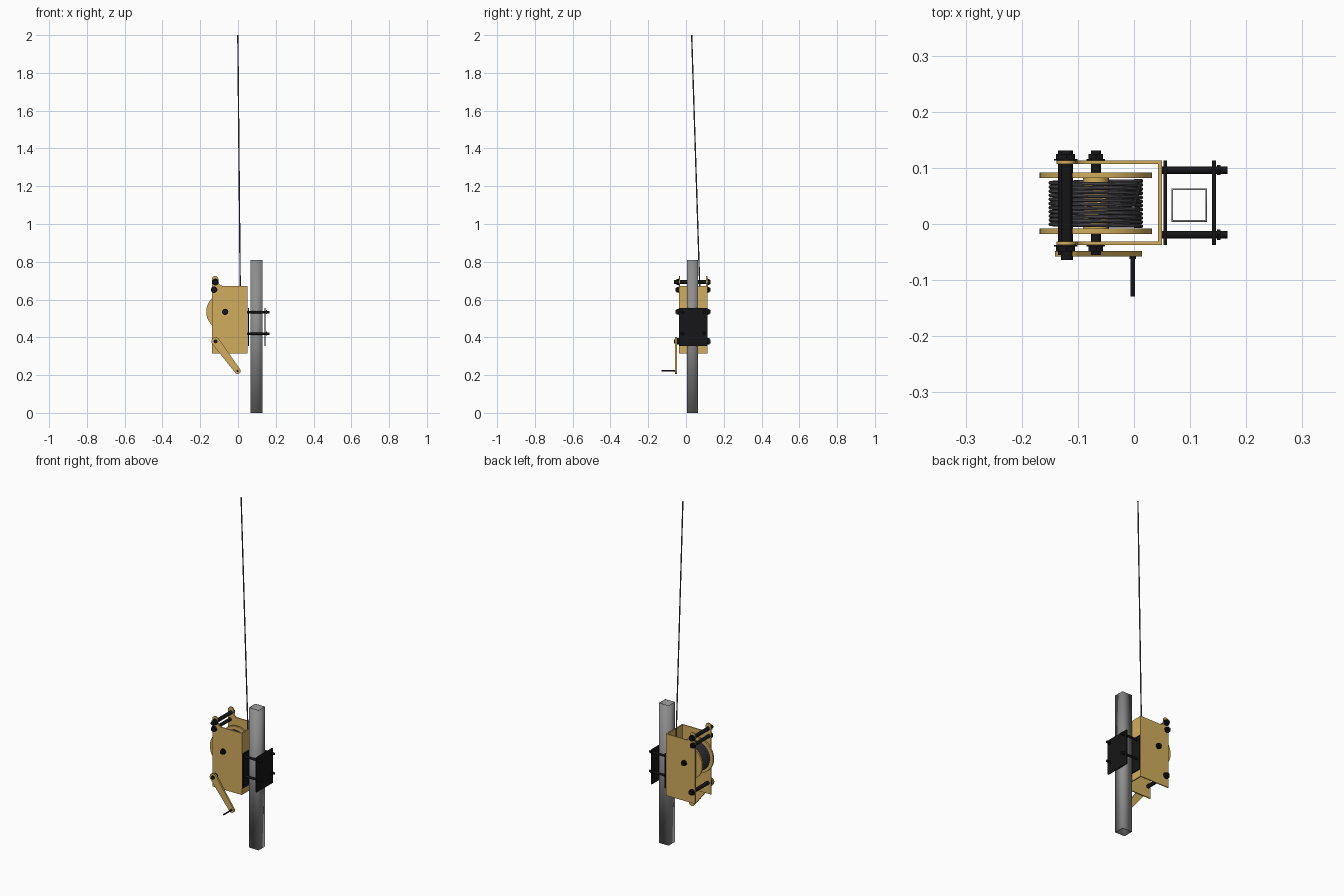
import bpy, bmesh
from math import sin, cos, pi, atan2
from mathutils import Vector

if "Cube" in bpy.data.objects:
    bpy.data.objects.remove(bpy.data.objects["Cube"])


def mat(name, col):
    m = bpy.data.materials.new(name)
    m.diffuse_color = (*col, 1)
    m.use_nodes = True
    m.node_tree.nodes["Principled BSDF"].inputs["Base Color"].default_value = m.diffuse_color
    return m


GOLD = mat("gold_paint", (0.64, 0.42, 0.11))
BLACK = mat("black_steel", (0.008, 0.008, 0.009))
WIRE = mat("wire_rope", (0.09, 0.09, 0.10))
GREY = mat("galvanised", (0.27, 0.27, 0.27))


def finish(name, bm, material):
    bmesh.ops.recalc_face_normals(bm, faces=bm.faces)
    me = bpy.data.meshes.new(name)
    bm.to_mesh(me)
    bm.free()
    ob = bpy.data.objects.new(name, me)
    bpy.context.collection.objects.link(ob)
    me.materials.append(material)
    return ob


def box(name, x, y, z, material):
    bm = bmesh.new()
    bmesh.ops.create_cube(bm, size=1)
    for v in bm.verts:
        v.co = [(r[0] + r[1]) / 2 + c * (r[1] - r[0]) for r, c in zip((x, y, z), v.co)]
    return finish(name, bm, material)


def rod(name, a, b, r, material=BLACK, segs=24):
    a, b = Vector(a), Vector(b)
    bm = bmesh.new()
    bmesh.ops.create_cone(bm, cap_ends=True, segments=segs, radius1=r, radius2=r, depth=(b - a).length)
    ob = finish(name, bm, material)
    ob.rotation_mode = 'QUATERNION'
    ob.rotation_quaternion = (b - a).to_track_quat('Z', 'Y')
    ob.location = (a + b) / 2
    return ob


def rod_y(name, x, z, y0, y1, r, material=BLACK, segs=24):
    return rod(name, (x, y0, z), (x, y1, z), r, material, segs)


def plate(name, pts, y0, y1, material):
    # xz profile with thickness along y
    bm = bmesh.new()
    f = bm.faces.new([bm.verts.new((x, y0, z)) for x, z in pts])
    ex = bmesh.ops.extrude_face_region(bm, geom=[f])
    for g in ex["geom"]:
        if isinstance(g, bmesh.types.BMVert):
            g.co.y = y1
    if f.is_valid and len(bm.faces) < len(pts) + 2:
        bm.faces.new([v for v in f.verts])
    return finish(name, bm, material)


def arc(cx, cz, r, a0, a1, n):
    return [(cx + r * cos(a0 + (a1 - a0) * i / n), cz + r * sin(a0 + (a1 - a0) * i / n)) for i in range(n + 1)]


# square hollow post
post = box("post", (0.067, 0.130), (0.004, 0.063), (0, 0.81), GREY)
bm = bmesh.new()
bm.from_mesh(post.data)
bmesh.ops.delete(bm, geom=[f for f in bm.faces if abs(f.normal.z) > 0.9], context='FACES_ONLY')
bm.to_mesh(post.data)
bm.free()
s = post.modifiers.new("wall", 'SOLIDIFY')
s.thickness, s.offset = 0.004, -1

# U-shaped winch frame with ears at the outer top corner
side = [(-0.138, 0.315), (0.044, 0.315), (0.044, 0.672), (-0.082, 0.672), (-0.093, 0.675), (-0.101, 0.684)]
side += arc(-0.121, 0.708, 0.017, 0, pi, 12)
plate("frame_side_front", side, -0.037, -0.031, GOLD)
plate("frame_side_back", side, 0.107, 0.113, GOLD)
box("frame_web", (0.043, 0.050), (-0.037, 0.113), (0.315, 0.672), GOLD)

# drum
DX, DZ = -0.068, 0.535
rod_y("drum_flange_front", DX, DZ, -0.018, -0.008, 0.1, GOLD, 64)
rod_y("drum_flange_back", DX, DZ, 0.082, 0.092, 0.1, GOLD, 64)
rod_y("drum_core", DX, DZ, -0.009, 0.083, 0.023, GOLD, 32)

# cable: coil on the drum, then the free run upward
cu = bpy.data.curves.new("cable", 'CURVE')
cu.dimensions = '3D'
cu.bevel_depth, cu.bevel_resolution, cu.use_fill_caps = 0.0034, 2, True
turns, per, R = 11, 40, 0.081
pts = [(DX + R * cos(2 * pi * i / per), -0.004 + 0.081 * i / (turns * per), DZ + R * sin(2 * pi * i / per))
       for i in range(turns * per + 1)] + [(-0.001, 0.03, 2.0)]
sp = cu.splines.new('POLY')
sp.points.add(len(pts) - 1)
for p, c in zip(sp.points, pts):
    p.co = (*c, 1)
cu.materials.append(WIRE)
cable = bpy.data.objects.new("cable", cu)
bpy.context.collection.objects.link(cable)

# axle and cross bars, with a hex nut and washer outside each side plate
bars = {"drum_axle": (DX, DZ, 0.009), "top_bar": (-0.120, 0.693, 0.0105),
        "guide_bar": (-0.126, 0.652, 0.0095), "crank_shaft": (-0.119, 0.379, 0.0105)}
for name, (x, z, r) in bars.items():
    y0 = -0.064 if name in ("top_bar", "crank_shaft") else -0.055
    rod_y(name, x, z, y0, 0.131, r)
    for end, ya, d in (("front", -0.037, -1), ("back", 0.113, 1)):
        rod_y(f"{name}_washer_{end}", x, z, ya, ya + d * 0.003, r + 0.0075)
        rod_y(f"{name}_nut_{end}", x, z, ya + d * 0.003, ya + d * 0.012, r + 0.006, BLACK, 6)

# crank arm and grip
A, B = Vector((-0.119, 0.379)), Vector((-0.002, 0.222))
t = atan2(B.y - A.y, B.x - A.x)
arm = arc(A.x, A.y, 0.022, t + pi / 2, t + 3 * pi / 2, 16) + arc(B.x, B.y, 0.016, t - pi / 2, t + pi / 2, 14)
plate("crank_arm", arm, -0.058, -0.048, GOLD)
rod_y("crank_grip", B.x, B.y, -0.129, -0.050, 0.0042)
rod_y("crank_grip_collar", B.x, B.y, -0.062, -0.058, 0.006)

# clamp plates and bolts around the post
box("clamp_plate_inner", (0.053, 0.059), (-0.037, 0.113), (0.355, 0.555), BLACK)
box("clamp_plate_outer", (0.139, 0.146), (-0.037, 0.113), (0.355, 0.555), BLACK)
for i, y in enumerate((-0.019, 0.096)):
    for j, z in enumerate((0.42, 0.533)):
        rod(f"clamp_bolt_{i}{j}", (0.045, y, z), (0.167, y, z), 0.0065)
        rod(f"clamp_nut_{i}{j}", (0.148, y, z), (0.154, y, z), 0.0105, BLACK, 6)

# turn the cable into a mesh and smooth the round parts
bpy.ops.object.select_all(action='DESELECT')
cable.select_set(True)
bpy.context.view_layer.objects.active = cable
bpy.ops.object.convert(target='MESH')
bpy.ops.object.select_all(action='SELECT')
bpy.ops.object.shade_smooth_by_angle(angle=0.6)
